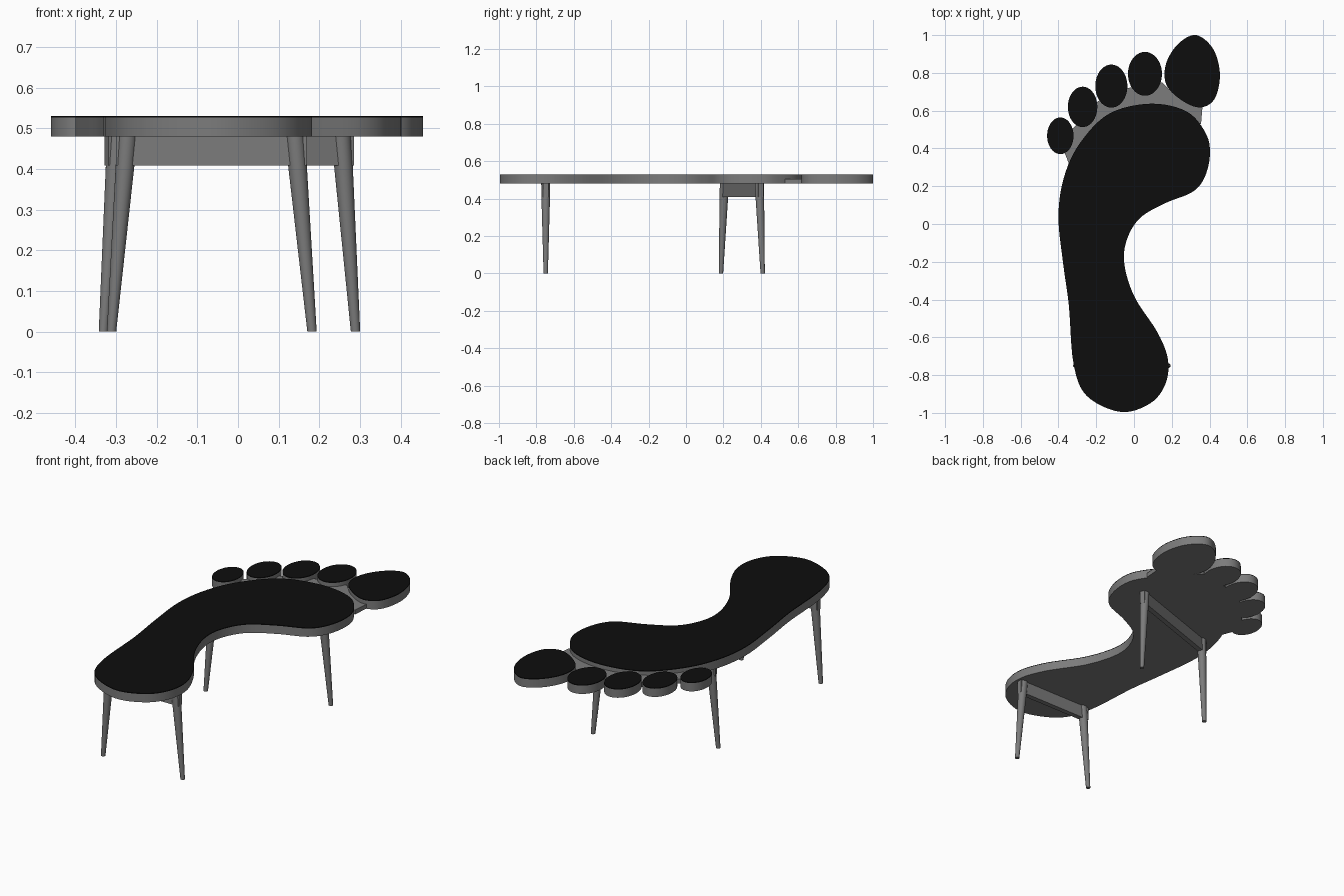
import bpy, bmesh, math
from mathutils import Vector

cube = bpy.data.objects.get("Cube")
if cube:
    bpy.data.objects.remove(cube, do_unlink=True)


def material(name, value):
    m = bpy.data.materials.new(name)
    m.use_nodes = True
    colour = (value, value, value, 1)
    m.diffuse_color = colour
    m.node_tree.nodes["Principled BSDF"].inputs["Base Color"].default_value = colour
    return m


GREY = material("mid grey", 0.2)
BLACK = material("black", 0.004)
BOTTOM, TOP, SKIN = 0.48, 0.53, 0.004


def finish(name, bm, mat, smooth=True):
    bmesh.ops.recalc_face_normals(bm, faces=bm.faces)
    mesh = bpy.data.meshes.new(name)
    bm.to_mesh(mesh)
    bm.free()
    mesh.materials.append(mat)
    ob = bpy.data.objects.new(name, mesh)
    bpy.context.collection.objects.link(ob)
    if smooth:
        bpy.ops.object.select_all(action='DESELECT')
        ob.select_set(True)
        bpy.context.view_layer.objects.active = ob
        bpy.ops.object.shade_smooth_by_angle(angle=math.radians(35))
    return ob


def slab(name, outline, z0, z1, mat):
    bm = bmesh.new()
    face = bm.faces.new([bm.verts.new((x, y, z0)) for x, y in outline])
    new = bmesh.ops.extrude_face_region(bm, geom=[face])["geom"]
    bmesh.ops.translate(bm, vec=(0, 0, z1 - z0),
                        verts=[v for v in new if isinstance(v, bmesh.types.BMVert)])
    return finish(name, bm, mat)


def smooth_loop(points, steps=6):
    """Closed Catmull-Rom curve through the points."""
    pts = [Vector(p) for p in points]
    n, out = len(pts), []
    for i in range(n):
        a, b, c, d = (pts[(i + k) % n] for k in (-1, 0, 1, 2))
        for s in range(steps):
            t = s / steps
            out.append((2 * b + (c - a) * t + (2 * a - 5 * b + 4 * c - d) * t * t
                        + (3 * b - a - 3 * c + d) * t ** 3) / 2)
    return out


def ellipse(x, y, rx, ry, n=40):
    return [(x + rx * math.cos(i * math.tau / n), y + ry * math.sin(i * math.tau / n))
            for i in range(n)]


def padded(name, outline):
    """Grey board with a thin black surface."""
    slab(name, outline, BOTTOM, TOP - SKIN, GREY)
    slab(name + "_surface", outline, TOP - SKIN, TOP, BLACK)


# Sole
padded("sole", smooth_loop([
    (-.07, -.995), (-.25, -.91), (-.32, -.74), (-.345, -.43), (-.375, -.21), (-.4, .04),
    (-.37, .25), (-.285, .43), (-.13, .585), (.09, .637), (.28, .595), (.38, .48),
    (.402, .37), (.375, .25), (.31, .17), (.165, .11), (.03, .03), (-.04, -.09),
    (-.05, -.22), (.005, -.39), (.125, -.575), (.18, -.72), (.165, -.85), (.085, -.95)]))

# Toes
padded("big_toe", smooth_loop([
    (.33, 1), (.42, .925), (.455, .79), (.425, .66), (.345, .617),
    (.245, .66), (.17, .74), (.17, .85), (.235, .955)]))
for name, toe in {"second_toe": (.058, .795, .09, .116),
                  "third_toe": (-.12, .73, .085, .114),
                  "fourth_toe": (-.272, .62, .078, .107),
                  "little_toe": (-.39, .467, .07, .097)}.items():
    padded(name, ellipse(*toe))

# Lower plate joining the toes to the sole
slab("toe_connector", [
    (-.345, .32), (-.38, .41), (-.33, .5), (-.26, .57), (-.19, .65), (-.1, .69),
    (-.03, .72), (.06, .74), (.15, .75), (.2, .7), (.365, .65), (.355, .53),
    (.2, .5), (-.1, .45)], BOTTOM, .505, GREY)


# Tapered legs
def leg(name, top, foot):
    a, b = Vector((*top, BOTTOM)), Vector((*foot, 0))
    bm = bmesh.new()
    rings = []
    for t, r in ((0, .024), (.15, .023), (1, .0115)):
        c = a.lerp(b, t)
        rings.append([bm.verts.new((x, y, c.z)) for x, y in ellipse(c.x, c.y, r, r, 24)])
    for lo, hi in zip(rings, rings[1:]):
        for i in range(24):
            j = (i + 1) % 24
            bm.faces.new((lo[i], lo[j], hi[j], hi[i]))
    bm.faces.new(rings[0])
    bm.faces.new(rings[-1])
    finish(name, bm, GREY)


# Cross rail between a pair of leg tops
def rail(name, p, q, half=.014, over=.028):
    p, q = Vector(p), Vector(q)
    d = (q - p).normalized()
    side = Vector((-d.y, d.x)) * half
    p, q = p - d * over, q + d * over
    slab(name, [p - side, q - side, q + side, p + side], .408, BOTTOM, GREY)


pairs = {"heel": (((-.272, -.75), (-.311, -.75)), ((.14, -.75), (.182, -.75))),
         "ball": (((-.297, .205), (-.331, .187)), ((.254, .392), (.289, .41)))}
for place, (right, left) in pairs.items():
    leg(place + "_right_leg", *right)
    leg(place + "_left_leg", *left)
    rail(place + "_cross_rail", right[0], left[0])
